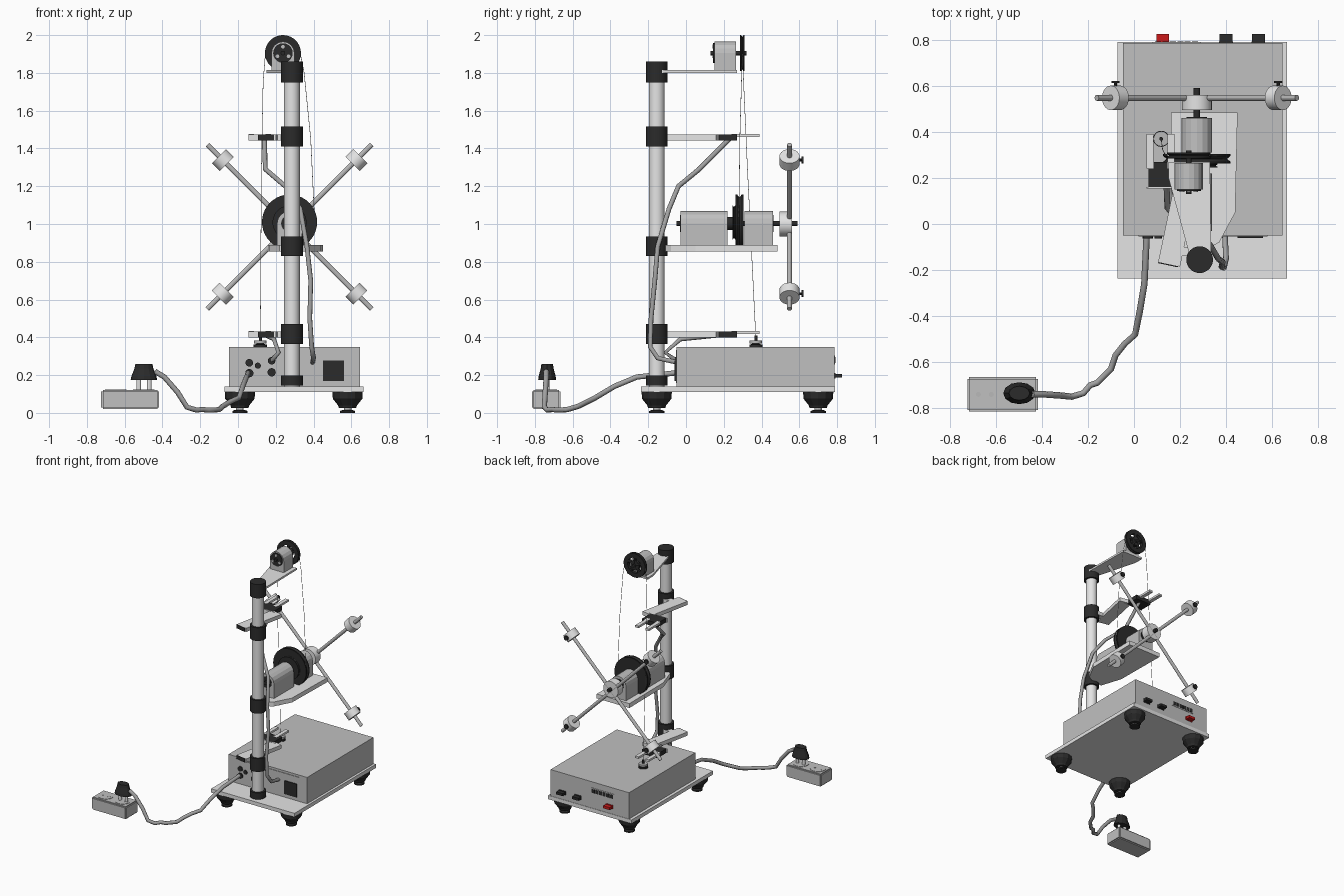
import bpy, bmesh, math
from mathutils import Vector, Matrix

cube = bpy.data.objects.get("Cube")
if cube:
    bpy.data.objects.remove(cube)


def material(name, r, g, b):
    m = bpy.data.materials.new(name)
    m.use_nodes = True
    m.diffuse_color = (r, g, b, 1)
    m.node_tree.nodes["Principled BSDF"].inputs["Base Color"].default_value = (r, g, b, 1)
    return m


LIGHT = material("light grey", .78, .78, .78)
MID = material("box grey", .53, .53, .53)
MOTOR = material("motor grey", .53, .53, .53)
STEEL = material("steel grey", .48, .48, .48)
CABLE = material("cable grey", .36, .36, .36)
DARK = material("black plastic", .024, .024, .024)
RED = material("red switch", .6, .01, .01)


def finish(name, bm, mat, smooth=False):
    bmesh.ops.recalc_face_normals(bm, faces=bm.faces)
    me = bpy.data.meshes.new(name)
    bm.to_mesh(me)
    bm.free()
    me.materials.append(mat)
    ob = bpy.data.objects.new(name, me)
    bpy.context.collection.objects.link(ob)
    if smooth:
        bpy.ops.object.select_all(action='DESELECT')
        ob.select_set(True)
        bpy.context.view_layer.objects.active = ob
        bpy.ops.object.shade_smooth_by_angle(angle=math.radians(35))
    return ob


def box(name, x, y, z, mat, bevel=0):
    bm = bmesh.new()
    bmesh.ops.create_cube(bm, size=1)
    for v in bm.verts:
        v.co = [lo + (c + .5) * (hi - lo) for c, (lo, hi) in zip(v.co, (x, y, z))]
    if bevel:
        bmesh.ops.bevel(bm, geom=bm.edges[:], offset=bevel, segments=2, affect='EDGES')
    return finish(name, bm, mat)


def lathe(name, origin, axis, profile, mat, sides=32):
    """Turn (radius, distance along axis) pairs into a solid of revolution."""
    bm = bmesh.new()
    m = Matrix.Translation(origin) @ Vector(axis).to_track_quat('Z', 'Y').to_matrix().to_4x4()
    rings = []
    for r, h in profile:
        angles = [2 * math.pi * i / sides for i in range(sides)]
        rings.append([bm.verts.new(m @ Vector((r * math.cos(a), r * math.sin(a), h))) for a in angles])
    for a, b in zip(rings, rings[1:]):
        for i in range(sides):
            j = (i + 1) % sides
            bm.faces.new((a[i], a[j], b[j], b[i]))
    bm.faces.new(rings[0])
    bm.faces.new(rings[-1])
    return finish(name, bm, mat, sides > 12)


def rod(name, a, b, r, mat, sides=20):
    d = Vector(b) - Vector(a)
    return lathe(name, a, d, [(r, 0), (r, d.length)], mat, sides)


def prism(name, points, offset, mat):
    bm = bmesh.new()
    f = bm.faces.new([bm.verts.new(p) for p in points])
    g = bmesh.ops.extrude_face_region(bm, geom=[f])["geom"]
    bmesh.ops.translate(bm, vec=offset, verts=[v for v in g if isinstance(v, bmesh.types.BMVert)])
    return finish(name, bm, mat)


def plate(name, outline, z0, z1, mat):
    return prism(name, [(x, y, z0) for x, y in outline], (0, 0, z1 - z0), mat)


def arch(name, x, z0, zc, r, y0, y1, mat):
    """Housing with a flat foot and a rounded top, running along y."""
    pts = [(x - r, y0, z0), (x + r, y0, z0)]
    pts += [(x + r * math.cos(a), y0, zc + r * math.sin(a)) for a in [math.pi * i / 8 for i in range(9)]]
    return prism(name, pts, (0, y1 - y0, 0), mat)


def tube(name, points, r, mat):
    cu = bpy.data.curves.new(name, 'CURVE')
    cu.dimensions = '3D'
    cu.bevel_depth, cu.bevel_resolution, cu.use_fill_caps = r, 2, True
    sp = cu.splines.new('POLY')
    sp.points.add(len(points) - 1)
    for p, c in zip(sp.points, points):
        p.co = (*c, 1)
    cu.materials.append(mat)
    ob = bpy.data.objects.new(name, cu)
    bpy.context.collection.objects.link(ob)


# Base with feet and instrument box
box("base_plate", (-.072, .664), (-.237, .79), (.11, .14), LIGHT)
box("instrument_box", (-.048, .645), (-.05, .787), (.14, .35), MID)
for x in (.01, .58):
    for y in (-.155, .7):
        lathe("foot", (x, y, 0), (0, 0, 1), [(.045, .025), (.05, .04), (.078, .075), (.08, .11)], DARK, 12)
        lathe("foot_pad", (x, y, 0), (0, 0, 1), [(.04, 0), (.04, .01), (.03, .014)], DARK, 16)
        rod("foot_spindle", (x, y, .01), (x, y, .03), .02, STEEL, 12)

# Front panel, sockets and rocker switch
box("front_panel", (.02, .58), (-.054, -.05), (.157, .333), MID)
box("rocker_switch", (.45, .56), (-.06, -.05), (.17, .277), DARK)
for x, z, r in ((.06, .265, .02), (.105, .25, .016), (.178, .276, .02), (.06, .21, .022), (.178, .215, .022)):
    rod("panel_socket", (x, -.049, z), (x, -.062, z), r, DARK)

# Rear switches and display
for x, mat in ((.125, RED), (.4, DARK), (.54, DARK)):
    box("rear_switch_plate", (x - .03, x + .03), (.785, .792), (.182, .212), mat)
    box("rear_switch", (x - .028, x + .028), (.79, .825), (.187, .207), mat)
box("display", (.08, .29), (.785, .79), (.257, .303), MID)
for i in range(6):
    box("display_segment", (.092 + i * .032, .118 + i * .032), (.788, .792), (.265, .295), DARK)

# Column with collars
rod("column", (.285, -.155, .14), (.285, -.155, 1.85), .042, LIGHT, 32)
for z0, z1 in ((.145, .197), (.365, .47), (.83, .935), (1.41, 1.515), (1.75, 1.86)):
    rod("collar", (.285, -.155, z0), (.285, -.155, z1), .058, DARK, 32)

# Sensor arms with forked gates
for z in (.4, 1.443):
    plate("sensor_arm", [(.105, -.165), (.2, -.185), (.272, .16), (.177, .18)], z, z + .03, LIGHT)
    plate("arm_end_cap", [(.105, -.17), (.19, -.188), (.191, -.183), (.106, -.165)], z, z + .03, DARK)
    box("arm_clamp", (.19, .27), (-.14, -.1), (z, z + .03), LIGHT)
    box("gate_block", (.063, .2), (.16, .27), (z - .002, z + .032), DARK)
    box("gate_front", (.055, .22), (.154, .16), (z - .002, z + .032), LIGHT)
    for x in (.055, .145):
        box("gate_prong", (x, x + .03), (.24, .39), (z + .017, z + .033), LIGHT)

# Drive platform, motor and bearing
X, Z = .273, 1.003
plate("drive_platform", [(.16, .485), (.45, .485), (.44, .05), (.37, -.08), (.3, -.12), (.22, -.12), (.165, .05)], .855, .89, LIGHT)
arch("drive_motor", X, .89, Z, .066, -.03, .22, MOTOR)
arch("bearing_block", X, .89, Z, .066, .31, .46, MOTOR)
for y in (-.033, .457):
    rod("bearing_face", (X, y, Z), (X, y + .007, Z), .045, DARK)
rod("drive_shaft", (X, -.05, Z), (X, .59, Z), .014, DARK)
rod("shaft_coupling", (X, .215, Z), (X, .25, Z), .035, DARK)


def pulley(name, x, y, z, r, w):
    lathe(name, (x, y, z), (0, 1, 0), [(r, 0), (r, w * .2), (r * .9, w * .5), (r, w * .8), (r, w)], DARK, 40)


pulley("small_pulley", X, .245, Z + .005, .09, .018)
pulley("large_pulley", X, .262, 1.01, .146, .042)

# Top bracket, block and spoked pulley
plate("top_bracket", [(.15, .27), (.33, .27), (.335, -.13), (.24, -.13), (.15, .2)], 1.8, 1.815, LIGHT)
TX, TZ = .238, 1.905
arch("top_block", TX, 1.815, TZ, .061, .15, .265, MOTOR)
rod("top_block_ring", (TX, .143, TZ), (TX, .15, TZ), .052, DARK)
for i in range(3):
    a = math.pi * (i * 2 / 3 + .5)
    p = Vector((TX + .034 * math.cos(a), .139, TZ + .034 * math.sin(a)))
    rod("ring_bolt", p, p + Vector((0, .006, 0)), .01, MOTOR, 12)
rod("top_shaft", (TX, .13, TZ), (TX, .32, TZ), .012, DARK)
bm = bmesh.new()
rim = [(.06, 0), (.095, 0), (.095, .007), (.086, .013), (.095, .019), (.095, .026), (.06, .026)]
vs = [bm.verts.new((TX + r, .285 + h, TZ)) for r, h in rim]
es = [bm.edges.new((vs[i], vs[(i + 1) % len(vs)])) for i in range(len(vs))]
bmesh.ops.spin(bm, geom=vs + es, cent=(TX, 0, TZ), axis=(0, 1, 0), angle=2 * math.pi, steps=40)
bmesh.ops.remove_doubles(bm, verts=bm.verts, dist=.0001)
finish("top_pulley_rim", bm, DARK, True)
rod("top_pulley_hub", (TX, .287, TZ), (TX, .309, TZ), .038, DARK)
for i in range(5):
    a = math.pi * (i * .4 + .5)
    rod("pulley_spoke", (TX, .298, TZ), (TX + .07 * math.cos(a), .298, TZ + .07 * math.sin(a)), .013, DARK, 8)

# Rotor: hub, four arms, sliding weights with thumbscrews
C = Vector((X, .548, .985))
rod("rotor_hub", (X, .495, 1), (X, .56, 1), .065, LIGHT, 32)
for sx in (-1, 1):
    for sz in (-1, 1):
        d = Vector((sx, 0, sz)).normalized()
        rod("rotor_arm", C, C + d * .615, .013, STEEL, 12)
        w = C + d * .5
        rod("sliding_weight", w - d * .029, w + d * .029, .053, LIGHT, 32)
        rod("thumbscrew", w, w + Vector((0, .066, 0)), .007, DARK, 8)
        rod("thumbscrew_head", w + Vector((0, .064, 0)), w + Vector((0, .074, 0)), .018, DARK, 12)

# Hanging weight and strings
lathe("hanging_weight", (.118, .37, .35), (0, 0, 1), [(.035, 0), (.035, .012), (.02, .014), (.02, .02)], DARK, 20)
rod("weight_disc", (.118, .37, .368), (.118, .37, .382), .033, STEEL)
rod("weight_hook", (.118, .37, .38), (.118, .37, .41), .008, DARK, 12)
tube("weight_string", [(.145, .3, 1.9), (.133, .305, 1.75), (.124, .325, 1.3), (.118, .37, .39)], .0015, CABLE)
tube("drive_string", [(.33, .3, 1.9), (.35, .295, 1.8), (.385, .285, 1.45), (.405, .28, 1.03)], .0015, CABLE)

# Cables
tube("mains_cable", [(-.44, -.74, .22), (-.39, -.74, .19), (-.32, -.745, .11), (-.27, -.75, .03), (-.22, -.735, .015),
     (-.19, -.7, .018), (-.16, -.69, .015), (-.1, -.63, .017), (-.08, -.57, .035), (-.04, -.52, .06), (.005, -.48, .08),
     (.025, -.38, .14), (.045, -.26, .19), (.055, -.05, .212)], .014, CABLE)
tube("upper_gate_cable", [(.14, .23, 1.45), (.142, .15, 1.37), (.145, .07, 1.29), (.25, -.04, 1.2), (.33, -.09, 1.08),
     (.365, -.15, .88), (.385, -.165, .7), (.38, -.185, .5), (.39, -.19, .35), (.4, -.15, .29), (.395, -.05, .268)], .013, CABLE)
tube("lower_gate_cable", [(.15, .16, .41), (.19, -.03, .39), (.215, -.11, .32), (.178, -.05, .276)], .012, CABLE)

# Mains socket block and plug
box("socket_block", (-.724, -.418), (-.815, -.665), (.02, .12), MOTOR, .008)
for x in (-.648, -.498):
    rod("socket_face", (x, -.74, .119), (x, -.74, .123), .057, MOTOR, 32)
    for s in (-.028, .028):
        rod("socket_hole", (x + s, -.74, .12), (x + s, -.74, .125), .011, STEEL, 12)
for x in (-.526, -.47):
    rod("plug_pin", (x, -.735, .12), (x, -.735, .19), .012, LIGHT, 12)
plug = lathe("plug", (0, 0, 0), (0, 0, 1), [(.07, 0), (.066, .02), (.05, .06), (.045, .085)], DARK, 12)
plug.scale.y = .68
plug.location = (-.498, -.735, .175)
